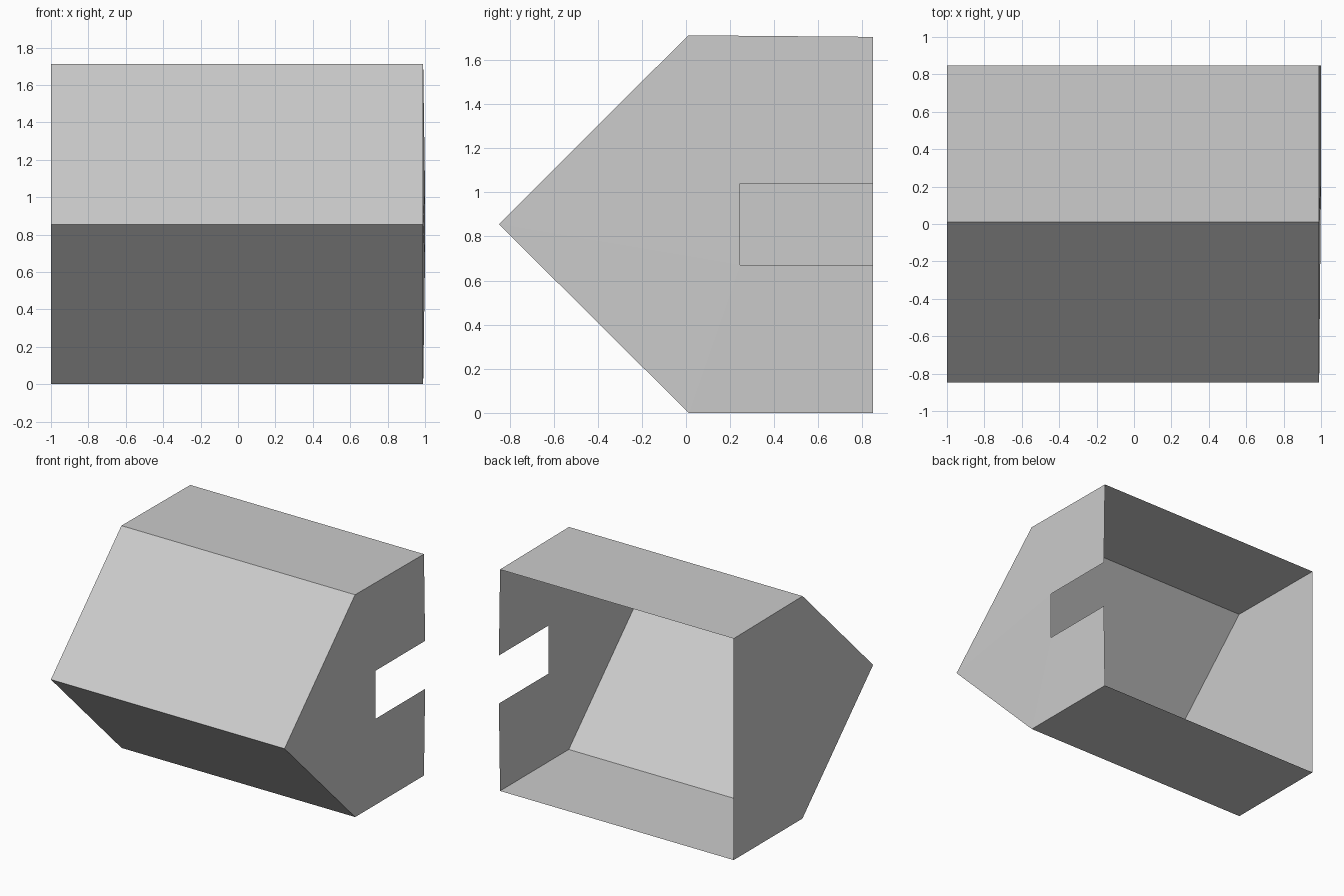
import bpy, bmesh

if "Cube" in bpy.data.objects:
    bpy.data.objects.remove(bpy.data.objects["Cube"])

LEFT, RIGHT, BULGE = -1.0, 0.99, 1.0

# side outline in (y, z), from bottom back round the pointed front to top back
outline = [(0.848, 0.0), (0.012, 0.0), (-0.848, 0.855), (0.01, 1.712), (0.848, 1.705)]
# slot cut into the open back edge of the right wall
slot = [(0.848, 1.04), (0.245, 1.04), (0.245, 0.67), (0.848, 0.67)]


def sheet_object(name, polygons):
    bm = bmesh.new()
    for poly in polygons:
        bm.faces.new([bm.verts.new(p) for p in poly])
    bmesh.ops.remove_doubles(bm, verts=bm.verts, dist=1e-5)
    bmesh.ops.triangulate(bm, faces=[f for f in bm.faces if len(f.verts) > 5])
    mesh = bpy.data.meshes.new(name)
    bm.to_mesh(mesh)
    bm.free()
    obj = bpy.data.objects.new(name, mesh)
    bpy.context.collection.objects.link(obj)
    return obj


# floor, two sloped front panels and roof; the back stays open
panels = [[(LEFT, *a), (LEFT, *b), (RIGHT, *b), (RIGHT, *a)]
          for a, b in zip(outline, outline[1:])]
sheet_object("wrapped_panels", panels)

# plain left wall
sheet_object("left_wall", [[(LEFT, *p) for p in reversed(outline)]])

# right wall with slot, bowed out very slightly around it
sheet_object("slotted_right_wall",
             [[(RIGHT, *p) for p in reversed(outline)][::-1][::1]
              + [(BULGE, *p) for p in slot]])

# outward normals
for obj in bpy.context.collection.objects:
    for poly in obj.data.polygons:
        c = poly.center
        outward = c.x * poly.normal.x + c.y * poly.normal.y + (c.z - 0.855) * poly.normal.z
        if outward < 0:
            poly.flip()
